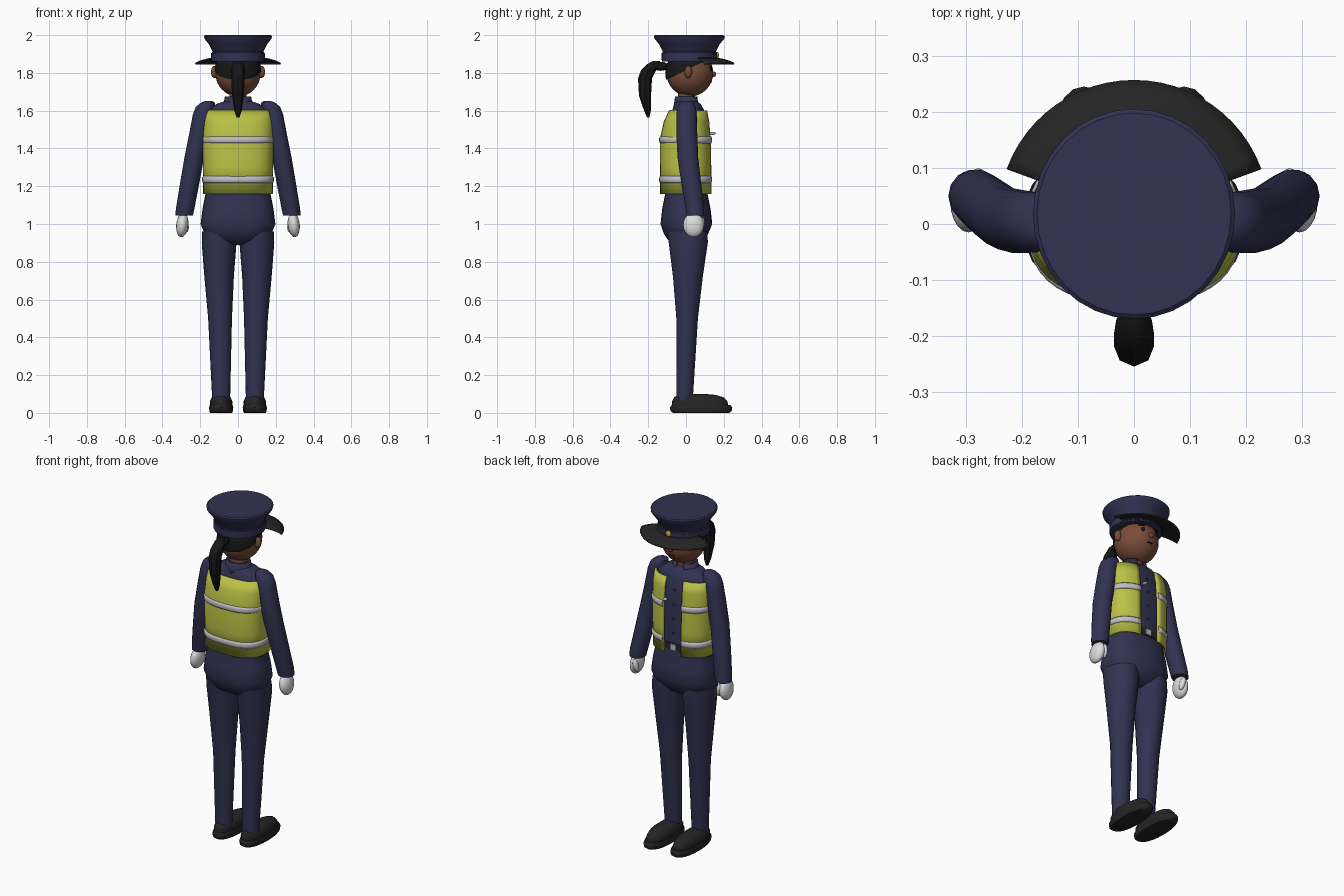
import bpy, bmesh
from math import sin, cos, pi, radians
from mathutils import Vector, Matrix

cube = bpy.data.objects.get("Cube")
if cube:
    bpy.data.objects.remove(cube, do_unlink=True)


def material(name, r, g, b):
    m = bpy.data.materials.new(name)
    m.use_nodes = True
    m.diffuse_color = (r, g, b, 1)
    bsdf = next(n for n in m.node_tree.nodes if n.type == 'BSDF_PRINCIPLED')
    bsdf.inputs["Base Color"].default_value = (r, g, b, 1)
    return m


NAVY = material("navy cloth", .032, .032, .085)
YELLOW = material("safety yellow", .49, .53, .06)
SILVER = material("reflective silver", .52, .52, .55)
WHITE = material("white glove", .72, .72, .72)
SKIN = material("brown skin", .19, .075, .04)
BLACK = material("black leather", .018, .018, .018)
HAIR = material("black hair", .008, .008, .008)
GOLD = material("gold", .6, .42, .08)


def finish(name, bm, mat, angle=40):
    bmesh.ops.recalc_face_normals(bm, faces=bm.faces)
    mesh = bpy.data.meshes.new(name)
    bm.to_mesh(mesh)
    bm.free()
    mesh.materials.append(mat)
    ob = bpy.data.objects.new(name, mesh)
    bpy.context.collection.objects.link(ob)
    bpy.ops.object.select_all(action='DESELECT')
    ob.select_set(True)
    bpy.context.view_layer.objects.active = ob
    bpy.ops.object.shade_smooth_by_angle(angle=radians(angle))
    return ob


def loft(name, rings, mat, n=20, power=2, arc=None, thick=0, angle=40):
    """Skin horizontal rings (x, y, z, rx, ry); an arc in degrees leaves them open."""
    bm = bmesh.new()
    a0, a1 = arc or (0, 360)
    count = n + 1 if arc else n
    rows = []
    for x, y, z, rx, ry in rings:
        row = []
        for i in range(count):
            t = radians(a0 + (a1 - a0) * i / n)
            c, s = cos(t), sin(t)
            px = abs(c) ** (2 / power) * (1 if c > 0 else -1)
            py = abs(s) ** (2 / power) * (1 if s > 0 else -1)
            row.append(bm.verts.new((x + rx * px, y + ry * py, z)))
        rows.append(row)
    for lo, hi in zip(rows, rows[1:]):
        for i in range(n):
            j = (i + 1) % count
            bm.faces.new((lo[i], lo[j], hi[j], hi[i]))
    if not arc:
        bm.faces.new(rows[0])
        bm.faces.new(rows[-1])
    ob = finish(name, bm, mat, angle)
    if thick:
        mod = ob.modifiers.new("thickness", 'SOLIDIFY')
        mod.thickness = thick
        mod.offset = 0
    return ob


def ball(name, centre, size, mat, rot=(0, 0, 0), seg=20, cut=None):
    """Ellipsoid, optionally keeping only the side of a plane (point, normal)."""
    bm = bmesh.new()
    bmesh.ops.create_uvsphere(bm, u_segments=seg, v_segments=seg // 2 + 2, radius=1)
    turn = Matrix.Identity(4)
    for a, axis in zip(rot, 'XYZ'):
        turn = Matrix.Rotation(radians(a), 4, axis) @ turn
    bm.transform(Matrix.Translation(centre) @ turn @ Matrix.Diagonal((*size, 1)))
    if cut:
        bmesh.ops.bisect_plane(bm, geom=bm.verts[:] + bm.edges[:] + bm.faces[:],
                               plane_co=cut[0], plane_no=cut[1], clear_inner=True)
    return finish(name, bm, mat, 60)


def box(name, centre, size, mat, turn=0):
    bm = bmesh.new()
    bmesh.ops.create_cube(bm, size=1)
    bm.transform(Matrix.Translation(centre) @ Matrix.Rotation(radians(turn), 4, 'Y')
                 @ Matrix.Diagonal((*size, 1)))
    return finish(name, bm, mat)


# Shirt, collar and neck
loft("jacket", [(0, 0, .89, .07, .05), (0, 0, .915, .14, .095), (0, 0, .95, .178, .118),
                (0, .002, 1, .198, .137), (0, .002, 1.08, .188, .128), (0, .002, 1.16, .172, .112),
                (0, 0, 1.45, .168, .118), (0, .012, 1.6, .162, .085),
                (0, .008, 1.635, .115, .07), (0, .004, 1.65, .07, .055)], NAVY, 28, 2.4)
loft("collar", [(0, .003, 1.61, .078, .066), (0, .003, 1.64, .07, .06), (0, .003, 1.675, .064, .055)],
     NAVY, 20, arc=(112, 428), thick=.012)
loft("neck", [(0, 0, 1.62, .045, .045), (0, .005, 1.73, .045, .045)], SKIN, 16)

# Open safety vest with two reflective bands
OPEN = (104, 436)
loft("vest", [(0, 0, 1.16, .177, .13), (0, 0, 1.3, .178, .13), (0, -.002, 1.45, .181, .129),
              (0, .004, 1.54, .179, .115), (0, .012, 1.6, .17, .095)],
     YELLOW, 40, 2.6, OPEN, .014)
for name, z in (("lower_band", 1.235), ("upper_band", 1.445)):
    loft(name, [(0, 0, z + dz, .182 + out, .134 + out)
                for dz, out in ((-.017, 0), (-.008, .005), (.008, .005), (.017, 0))],
         SILVER, 40, 2.6, OPEN, .006)
loft("belt", [(0, 0, 1.175, .173, .119), (0, 0, 1.215, .173, .119)], BLACK, 28, 2.4)
box("belt_buckle", (0, .121, 1.195), (.036, .012, .034), SILVER)
ball("chest_whistle", (.04, .14, 1.48), (.01, .018, .008), SILVER, seg=12)
for i in range(4):
    ball("shirt_button", (0, .118 - .008 * (i == 3), 1.28 + .085 * i), (.006, .005, .006), NAVY, seg=8)

for side, s in (("left", 1), ("right", -1)):
    # Sleeve and gloved hand
    loft(side + "_sleeve", [(s * x, y, z, rx, ry) for x, y, z, rx, ry in (
        (.285, .05, 1.045, .046, .047), (.28, .047, 1.08, .049, .05), (.255, .027, 1.22, .051, .054),
        (.232, .01, 1.35, .052, .056), (.205, .004, 1.48, .053, .057), (.185, .003, 1.58, .054, .055),
        (.173, .003, 1.62, .05, .05), (.16, .003, 1.642, .037, .038), (.155, .003, 1.652, .018, .02))],
        NAVY, 14)
    ball(side + "_hand", (s * .295, .04, .995), (.032, .055, .065), WHITE, (0, -6 * s, 0))
    ball(side + "_thumb", (s * .276, .08, .995), (.015, .018, .04), WHITE, (-12, 8 * s, 0), 12)

    # Trouser leg
    loft(side + "_leg", [(s * x, y, z, rx, ry) for x, y, z, rx, ry in (
        (.089, -.008, .06, .047, .044), (.095, .006, .5, .063, .058),
        (.1, .01, .72, .078, .08), (.1, .012, .9, .092, .105), (.1, .008, .96, .09, .108))], NAVY, 18)

    # Shoe: flat sole and a domed upper
    loft(side + "_sole", [(s * .089, .08, z, .064 * k, .165 * k) for z, k in (
        (0, .9), (.01, .98), (.028, 1), (.042, .94))], BLACK, 24, 2.3)
    loft(side + "_shoe", [(s * .089, y, z, rx, ry) for y, z, rx, ry in (
        (.075, .035, .058, .148), (.073, .06, .06, .147), (.068, .082, .05, .132),
        (.06, .095, .034, .1), (.055, .1, .012, .05))], BLACK, 24, 2.2)

    # Ear, eye and brow
    ball(side + "_ear", (s * .124, .012, 1.805), (.02, .02, .033), SKIN, seg=14)
    ball(side + "_eye", (s * .045, .131, 1.822), (.012, .006, .014), HAIR, seg=12)
    box(side + "_brow", (s * .047, .124, 1.851), (.038, .012, .009), HAIR, 8 * s)

# Head, nose, mouth and hair
HEAD = Vector((0, .02, 1.8))
ball("head", HEAD, (.12, .124, .125), SKIN, seg=28)
ball("nose", (0, .145, 1.793), (.015, .015, .015), SKIN, seg=12)
box("mouth", (0, .134, 1.752), (.034, .008, .005), HAIR)
ball("hair", HEAD, (.127, .13, .13), HAIR, seg=28, cut=((0, -.1, 1.765), (0, -.44, .9)))
loft("ponytail", [(0, y, z, rx, ry) for y, z, rx, ry in (
    (-.2, 1.565, .008, .006), (-.204, 1.6, .02, .018), (-.217, 1.68, .031, .032),
    (-.217, 1.77, .036, .037), (-.198, 1.815, .036, .04), (-.172, 1.845, .032, .035),
    (-.158, 1.862, .018, .02))], HAIR, 8)
ball("ponytail_root", (0, -.135, 1.835), (.026, .045, .024), HAIR, seg=10)

# Peaked cap
loft("cap", [(0, .018, z, r, r * 1.04) for z, r in (
    (1.86, .139), (1.908, .138), (1.912, .135), (1.95, .153), (1.982, .178),
    (1.994, .18), (2, .173))], NAVY, 32, angle=30)
loft("cap_band", [(0, .018, z, .142, .148) for z in (1.868, 1.904)], NAVY, 32)
loft("cap_peak", [(0, .015, z, r, r) for z, r in (
    (1.878, .135), (1.872, .175), (1.861, .215), (1.849, .24))],
    BLACK, 24, arc=(20, 160), thick=.008)
ball("cap_badge", (0, .166, 1.893), (.016, .008, .018), GOLD, seg=12)
